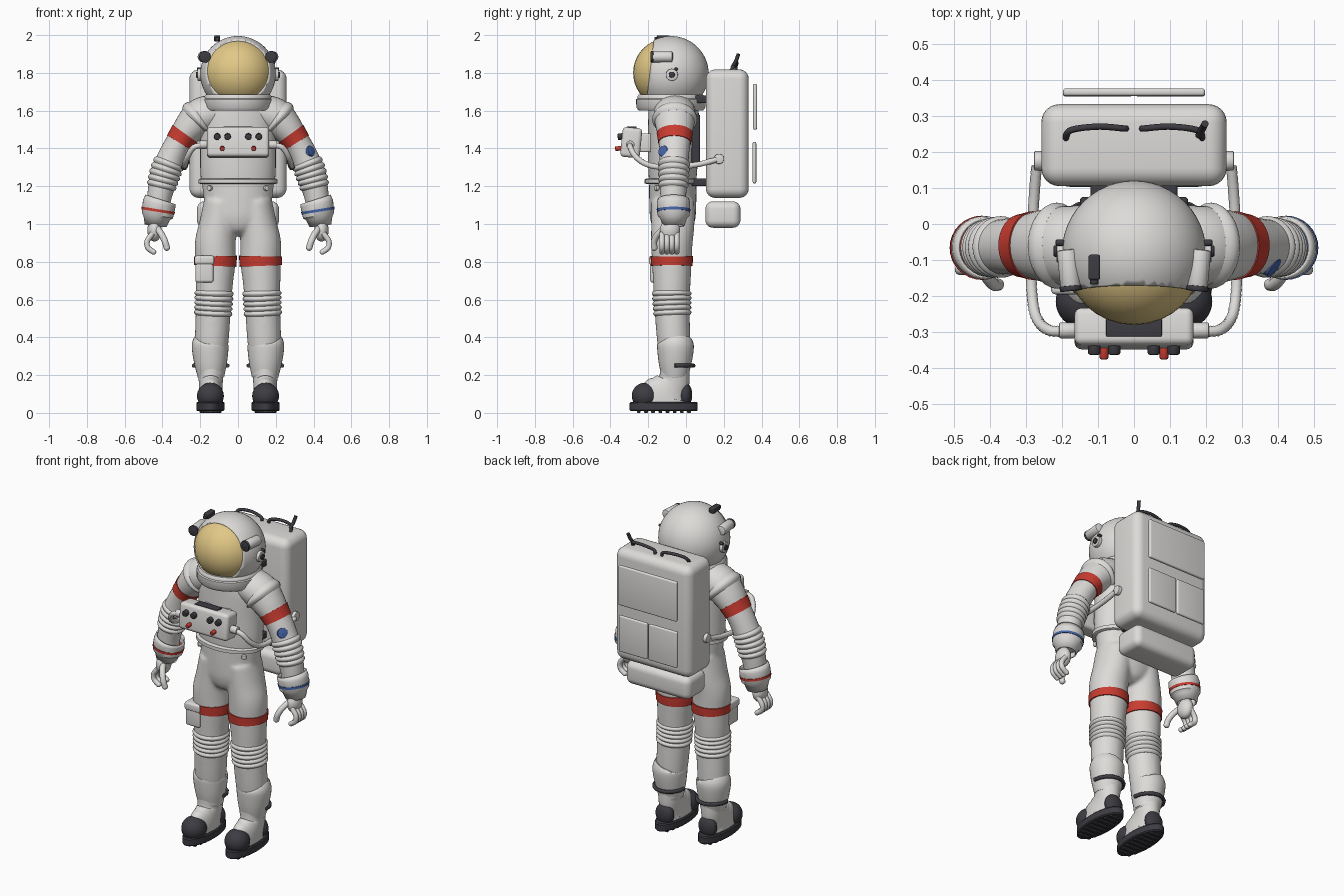
import bpy, bmesh, math
from mathutils import Vector, Matrix

if "Cube" in bpy.data.objects:
    bpy.data.objects.remove(bpy.data.objects["Cube"])


def material(name, r, g, b):
    m = bpy.data.materials.new(name)
    m.use_nodes = True
    m.diffuse_color = (r, g, b, 1)
    m.node_tree.nodes["Principled BSDF"].inputs["Base Color"].default_value = (r, g, b, 1)
    return m


WHITE = material("suit white", .72, .71, .69)
RED = material("stripe red", .58, .045, .03)
BLUE = material("accent blue", .06, .13, .4)
DARK = material("dark rubber", .045, .045, .055)
GOLD = material("visor gold", .76, .58, .24)


def finish(name, bm, mat, matrix=None):
    bmesh.ops.recalc_face_normals(bm, faces=bm.faces)
    me = bpy.data.meshes.new(name)
    bm.to_mesh(me)
    bm.free()
    for p in me.polygons:
        p.use_smooth = True
    me.set_sharp_from_angle(angle=math.radians(40))
    me.materials.append(mat)
    ob = bpy.data.objects.new(name, me)
    if matrix:
        ob.matrix_world = matrix
    bpy.context.collection.objects.link(ob)
    return ob


def place(loc, axis=(0, 0, 1)):
    return Matrix.Translation(loc) @ Vector(axis).to_track_quat('Z', 'Y').to_matrix().to_4x4()


def box(name, lo, hi, mat, bevel=.02, tilt=0, segments=4):
    lo, hi = Vector(lo), Vector(hi)
    bm = bmesh.new()
    bmesh.ops.create_cube(bm, size=1)
    bmesh.ops.scale(bm, vec=hi - lo, verts=bm.verts)
    bmesh.ops.bevel(bm, geom=bm.edges[:], offset=bevel, segments=segments, profile=.5, affect='EDGES')
    return finish(name, bm, mat, Matrix.Translation((lo + hi) / 2) @ Matrix.Rotation(tilt, 4, 'X'))


def ball(name, loc, size, mat):
    bm = bmesh.new()
    bmesh.ops.create_uvsphere(bm, u_segments=32, v_segments=20, radius=1)
    bmesh.ops.scale(bm, vec=size, verts=bm.verts)
    return finish(name, bm, mat, Matrix.Translation(loc))


def rod(name, loc, axis, r, depth, mat, bevel=.004):
    bm = bmesh.new()
    bmesh.ops.create_cone(bm, cap_ends=True, segments=24, radius1=r, radius2=r, depth=depth)
    rims = [e for e in bm.edges if abs(e.verts[0].co.z - e.verts[1].co.z) < 1e-5]
    bmesh.ops.bevel(bm, geom=rims, offset=bevel, segments=2, profile=.5, affect='EDGES')
    return finish(name, bm, mat, place(loc, axis))


def spline(pts, steps=6):
    """Smooth path through control sections (x, y, z, radius a, radius b)."""
    out = []
    for i in range(len(pts) - 1):
        q = [pts[max(i - 1, 0)], pts[i], pts[i + 1], pts[min(i + 2, len(pts) - 1)]]
        for k in range(steps):
            t = k / steps
            out.append(tuple(.5 * (2 * b + (c - a) * t + (2 * a - 5 * b + 4 * c - d) * t * t
                                   + (3 * b - a - 3 * c + d) * t ** 3) for a, b, c, d in zip(*q)))
    return out + [tuple(pts[-1])]


def skin(name, paths, mat, ref=(0, 1, 0), cap=True, n=32):
    bm = bmesh.new()
    for path in paths:
        pos, rings = [Vector(p[:3]) for p in path], []
        for i, p in enumerate(path):
            t = (pos[min(i + 1, len(pos) - 1)] - pos[max(i - 1, 0)]).normalized()
            v = (Vector(ref) - t * t.dot(Vector(ref))).normalized()
            u = v.cross(t)
            angles = [2 * math.pi * k / n for k in range(n)]
            rings.append([bm.verts.new(pos[i] + u * p[3] * math.cos(a) + v * p[4] * math.sin(a)) for a in angles])
        for a, b in zip(rings, rings[1:]):
            for k in range(n):
                bm.faces.new((a[k], a[(k + 1) % n], b[(k + 1) % n], b[k]))
        if cap:
            bm.faces.new(rings[0])
            bm.faces.new(rings[-1])
    return finish(name, [bm][0], mat)


def at_height(path, z):
    a, b = min(zip(path, path[1:]), key=lambda s: abs((s[0][2] + s[1][2]) / 2 - z))
    t = (z - a[2]) / (b[2] - a[2])
    return [p + (q - p) * t for p, q in zip(a, b)]


def sleeve(name, path, z0, z1, grow, mat, pleats=0):
    """Fabric band following a limb, optionally with bulging pleats."""
    n, secs = max(4, pleats * 6), []
    for i in range(n + 1):
        s = at_height(path, z0 + (z1 - z0) * i / n)
        g = grow * abs(math.sin(math.pi * pleats * i / n)) if pleats else grow
        secs.append((*s[:3], s[3] + g, s[4] + g))
    return skin(name, [secs], mat)


def wire(name, pts, r, mat, ref=(0, 0, 1), ribs=False):
    path = spline([(*p, r, r) for p in pts], 12)
    if ribs:
        path = [(*p[:3], r * (1 + .12 * (i % 2)), r * (1 + .12 * (i % 2))) for i, p in enumerate(path)]
    return skin(name, [path], mat, ref, n=14)


def flip(pts, s):
    return [(p[0] * s, *p[1:]) for p in pts]


# Limb paths for the left side
LEG = [(.09, -.07, 1.12, .09, .115), (.105, -.07, 1, .1, .115), (.12, -.075, .9, .108, .11),
       (.12, -.075, .8, .107, .105), (.125, -.075, .7, .1, .1), (.128, -.075, .6, .094, .095),
       (.138, -.067, .4, .09, .088), (.142, -.06, .28, .08, .08), (.142, -.06, .18, .07, .075)]
ARM = [(.1, -.06, 1.6, .09, .11), (.19, -.06, 1.57, .1, .11), (.25, -.06, 1.515, .088, .1),
       (.3, -.06, 1.45, .072, .086), (.345, -.062, 1.37, .072, .078), (.385, -.065, 1.27, .076, .075),
       (.415, -.068, 1.15, .065, .068), (.427, -.07, 1.03, .055, .06)]

# Trousers: pelvis and both legs fused into one skin
pelvis = spline([(0, -.07, 1.24, .195, .125), (0, -.07, 1.12, .18, .125), (0, -.07, 1.03, .175, .12),
                 (0, -.07, .97, .11, .1), (0, -.07, .94, .05, .06)])
trousers = skin("trousers", [pelvis] + [spline(flip(LEG, s)) for s in (1, -1)], WHITE)
fuse = trousers.modifiers.new("fuse", 'REMESH')
fuse.mode, fuse.voxel_size, fuse.use_smooth_shade = 'VOXEL', .01, True
soften = trousers.modifiers.new("soften", 'SMOOTH')
soften.iterations = 8

# Torso, belt and neck ring
skin("torso", [spline([(0, -.07, 1.22, .195, .125), (0, -.07, 1.3, .2, .13), (0, -.065, 1.42, .2, .137),
                       (0, -.065, 1.55, .2, .135), (0, -.068, 1.62, .175, .13), (0, -.07, 1.65, .14, .12)])], WHITE, n=48)
skin("waist_ring", [[(0, -.075, z, .2 + g, .135 + g) for z, g in
                     ((1.212, 0), (1.216, .009), (1.236, .009), (1.24, 0))]], WHITE, n=48)
skin("neck_ring", [[(0, -.08, z, r, r) for z, r in
                    ((1.6, .17), (1.617, .183), (1.66, .184), (1.665, .178), (1.675, .178), (1.685, .17))]], WHITE, n=48)

# Helmet shell, open at the front, with visor
bm = bmesh.new()
bmesh.ops.create_uvsphere(bm, u_segments=48, v_segments=32, radius=.2)
bmesh.ops.bisect_plane(bm, geom=bm.verts[:] + bm.edges[:] + bm.faces[:], plane_co=(0, -.112, 0),
                       plane_no=(0, -1, .12), clear_outer=True)
helmet = finish("helmet", bm, WHITE, Matrix.Translation((0, -.08, 1.795)))
shell = helmet.modifiers.new("thickness", 'SOLIDIFY')
shell.thickness = .012
ball("visor", (0, -.1, 1.8), (.187, .18, .182), GOLD)
box("helmet_camera", (-.126, -.155, 1.965), (-.094, -.085, 1.998), DARK, .006)
rod("camera_lens", (-.11, -.158, 1.978), (0, 1, 0), .012, .02, DARK)

for s, side in ((1, "left"), (-1, "right")):
    # Helmet fittings
    rod(side + "_lamp", (.18 * s, -.125, 1.885), (.1 * s, 1, 0), .029, .11, WHITE, .008)
    rod(side + "_lamp_lens", (.175 * s, -.178, 1.885), (.1 * s, 1, 0), .031, .016, DARK)
    rod(side + "_ear_hub", (.2 * s, -.075, 1.79), (1, 0, 0), .032, .03, WHITE)
    rod(side + "_ear_button", (.213 * s, -.075, 1.79), (1, 0, 0), .016, .02, DARK)
    rod(side + "_ear_pin", (.205 * s, -.052, 1.82), (1, 0, 0), .009, .025, DARK)

    # Arm, shoulder ring, stripes and elbow pleats
    arm = spline(flip(ARM, s))
    skin(side + "_arm", [arm], WHITE)
    sleeve(side + "_shoulder_ring", arm, 1.565, 1.54, .012, WHITE, 1)
    sleeve(side + "_arm_stripe", arm, 1.478, 1.43, .004, RED)
    sleeve(side + "_elbow_pleats", arm, 1.33, 1.19, .009, WHITE, 5)
    cuff = [(x * s, -.066, z, r, r) for x, z, r in
            ((.41, 1.13, .084), (.417, 1.108, .088), (.427, 1.045, .084), (.431, 1.03, .07), (.436, .99, .058))]
    edge = skin(side + "_cuff", [cuff], WHITE, cap=False).modifiers.new("thickness", 'SOLIDIFY')
    edge.thickness = .008
    sleeve(side + "_cuff_stripe", cuff, 1.078, 1.064, .003, BLUE if s > 0 else RED)

    # Glove
    ball(side + "_palm", (.442 * s, -.085, .967), (.038, .053, .06), WHITE)
    for i in range(4):
        y = -.127 + .026 * i
        wire(f"{side}_finger_{i + 1}", flip([(.452, y, .95), (.48, y, .91), (.477, y, .875), (.447, y, .852)], s),
             .0145, WHITE, (0, 1, 0))
        ball(f"{side}_fingertip_{i + 1}", (.447 * s, y, .852), (.0145,) * 3, WHITE)
    wire(side + "_thumb", flip([(.43, -.11, .98), (.405, -.15, .945), (.388, -.168, .91), (.377, -.168, .875)], s),
         .017, WHITE, (0, 1, 0))
    ball(side + "_thumb_tip", (.377 * s, -.168, .875), (.017,) * 3, WHITE)

    # Leg stripe, knee pleats, gaiter and ankle strap
    leg = spline(flip(LEG, s))
    sleeve(side + "_leg_stripe", leg, .83, .778, .006, RED)
    sleeve(side + "_knee_pleats", leg, .645, .515, .009, WHITE, 5)
    skin(side + "_gaiter", [spline([(x * s, y, z, r, r) for x, y, z, r in
         ((.145, -.057, .375, .086), (.147, -.056, .365, .096), (.147, -.056, .33, .096),
          (.145, -.058, .26, .086), (.143, -.06, .19, .07))])], WHITE)
    arc = [math.pi * k / 8 for k in range(9)]
    skin(side + "_ankle_strap", [[((.145 + .09 * math.cos(a)) * s, -.06 + .1 * math.sin(a), .25, .01, .011)
                                  for a in arc]], DARK, (0, 0, 1), n=12)

    # Boot: upper, toe cap, heel cup, sole and treads
    skin(side + "_boot", [spline([(.144 * s, y, z, a, b) for y, z, a, b in
         ((-.06, .24, .072, .078), (-.063, .17, .064, .082), (-.085, .13, .062, .105),
          (-.11, .09, .064, .135), (-.115, .05, .064, .145))])], WHITE)
    ball(side + "_toe_cap", (.146 * s, -.215, .09), (.071, .072, .07), DARK)
    ball(side + "_heel_cup", (.145 * s, -.003, .095), (.058, .036, .065), DARK)
    skin(side + "_sole", [[(.146 * s, -.118, z, .075 - g, .18 - g) for z, g in
                          ((.01, .006), (.016, 0), (.052, 0), (.058, .006))]], DARK, n=40)
    for i in range(8):
        y = -.25 + .038 * i
        w = .058 * math.sqrt(1 - ((y + .118) / .18) ** 2)
        box(f"{side}_tread_{i + 1}", (.146 * s - w, y - .01, 0), (.146 * s + w, y + .01, .014), DARK, .003, 0, 1)

    # Life-support hose with its end fittings, hip ring
    wire(side + "_hose", flip([(.18, -.295, 1.42), (.235, -.295, 1.405), (.27, -.26, 1.35), (.283, -.19, 1.31),
                               (.285, -.08, 1.3), (.278, .06, 1.315), (.27, .16, 1.34)], s), .014, WHITE, ribs=True)
    rod(side + "_box_fitting", (.185 * s, -.295, 1.42), (1, 0, 0), .022, .045, WHITE)
    rod(side + "_pack_fitting", (.262 * s, .175, 1.345), (1, 0, 0), .027, .03, WHITE)
    rod(side + "_hip_button", (.15 * s, -.155, 1.19), (.6 * s, -1, 0), .014, .02, WHITE)

    # Chest dials and pack handle
    for x in (.055, .11):
        rod(side + "_dial", (x * s, -.345, 1.463), (0, 1, .1), .017, .034, DARK)
    rod(side + "_red_knob", (.083 * s, -.355, 1.4), (0, 1, .1), .012, .04, RED)
    wire(side + "_pack_handle", flip([(.025, .265, 1.81), (.03, .265, 1.838), (.1, .27, 1.852),
                                      (.175, .26, 1.845), (.19, .235, 1.81)], s), .009, DARK, (0, 1, 0))

# Blue arm badge
rod("arm_badge", (.375, -.112, 1.382), (.78, -.6, .3), .03, .04, BLUE)

# Thigh pocket with flap
box("thigh_pocket", (-.226, -.19, .69), (-.13, -.09, .825), WHITE, .014)
box("pocket_flap", (-.23, -.195, .785), (-.126, -.085, .832), WHITE, .012)

# Chest control box
box("chest_box", (-.165, -.342, 1.352), (.165, -.238, 1.51), WHITE, .02, -.1)
box("chest_box_display", (-.077, -.312, 1.505), (.077, -.262, 1.516), DARK, .003)
box("chest_box_mount", (-.09, -.25, 1.38), (.09, -.18, 1.48), WHITE, .01)

# Backpack, lower tank, rear panels and mounts
box("backpack", (-.257, .105, 1.138), (.257, .332, 1.818), WHITE, .05, 0, 6)
box("lower_tank", (-.217, .103, .98), (.217, .288, 1.12), WHITE, .04, 0, 6)
box("rear_panel_top", (-.197, .355, 1.5), (.197, .376, 1.742), WHITE, .008)
box("rear_panel_left", (.004, .353, 1.215), (.197, .372, 1.435), WHITE, .008)
box("rear_panel_right", (-.197, .353, 1.215), (-.004, .372, 1.435), WHITE, .008)
box("back_plate", (-.15, .03, 1.32), (.15, .075, 1.58), DARK, .01)
for z in (1.22, 1.66):
    box("pack_mount", (-.12, .03, z - .02), (.12, .12, z + .02), DARK, .008)
wire("antenna", [(.18, .245, 1.83), (.19, .265, 1.865), (.197, .278, 1.9)], .01, DARK, (1, 0, 0))
